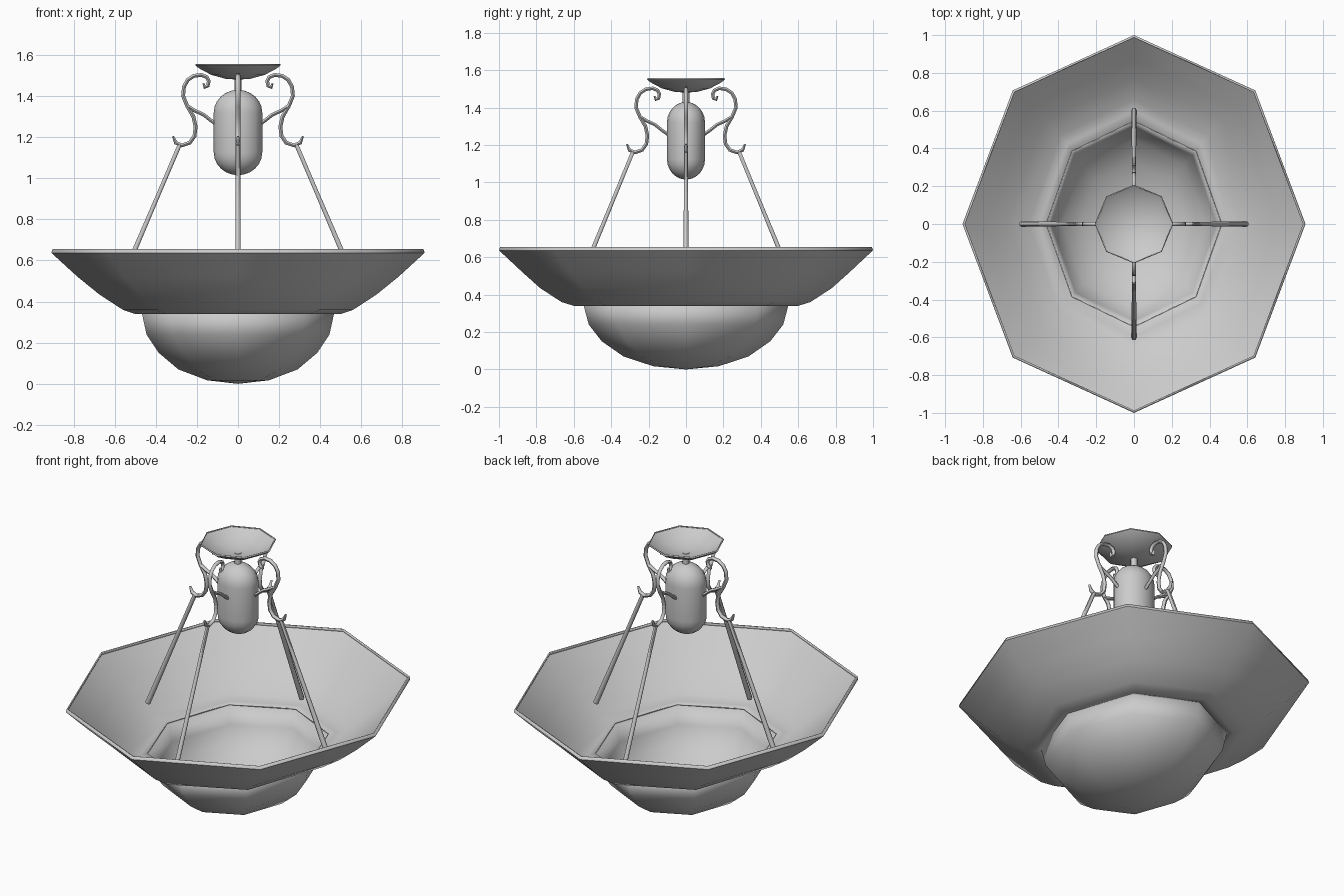
import bpy, bmesh, math

if "Cube" in bpy.data.objects:
    bpy.data.objects.remove(bpy.data.objects["Cube"])


def smooth(obj, angle=60):
    bpy.ops.object.select_all(action='DESELECT')
    obj.select_set(True)
    bpy.context.view_layer.objects.active = obj
    bpy.ops.object.shade_smooth_by_angle(angle=math.radians(angle))


def lathe(name, profile, sides=8, thick=0.0):
    """Elliptical lathe; profile points are (x radius, y radius, z), listed bottom up."""
    bm = bmesh.new()
    rings = []
    for rx, ry, z in profile:
        if rx == 0:
            rings.append([bm.verts.new((0, 0, z))] * sides)
        else:
            rings.append([bm.verts.new((rx * math.cos(2 * math.pi * i / sides),
                                        ry * math.sin(2 * math.pi * i / sides), z))
                          for i in range(sides)])
    for a, b in zip(rings, rings[1:]):
        for i in range(sides):
            j = (i + 1) % sides
            bm.faces.new(list(dict.fromkeys((a[i], a[j], b[j], b[i]))))
    bmesh.ops.recalc_face_normals(bm, faces=bm.faces)
    me = bpy.data.meshes.new(name)
    bm.to_mesh(me)
    bm.free()
    obj = bpy.data.objects.new(name, me)
    bpy.context.collection.objects.link(obj)
    if thick:
        mod = obj.modifiers.new("thickness", 'SOLIDIFY')
        mod.thickness = thick
        mod.offset = -1
    smooth(obj)
    return obj


def tube(name, points, radius, turn):
    """Round bar along (r, z, scale) points in the vertical plane at angle turn."""
    cu = bpy.data.curves.new(name, 'CURVE')
    cu.dimensions = '3D'
    cu.bevel_depth = radius
    cu.bevel_resolution = 1
    cu.use_fill_caps = True
    sp = cu.splines.new('POLY')
    sp.points.add(len(points) - 1)
    for p, (r, z, s) in zip(sp.points, points):
        p.co = (r * math.cos(turn), r * math.sin(turn), z, 1)
        p.radius = s
    obj = bpy.data.objects.new(name, cu)
    bpy.context.collection.objects.link(obj)
    bpy.ops.object.select_all(action='DESELECT')
    obj.select_set(True)
    bpy.context.view_layer.objects.active = obj
    bpy.ops.object.convert(target='MESH')
    smooth(bpy.context.object)


# lower glass bowl
lathe("lower_bowl", [(0, 0, 0), (0.15, 0.175, 0.017), (0.29, 0.335, 0.07),
                     (0.385, 0.45, 0.15), (0.445, 0.52, 0.24),
                     (0.468, 0.548, 0.345)], thick=0.008)

# wide upper bowl, a ring sitting around the lower bowl
lathe("upper_bowl", [(0.465, 0.545, 0.345), (0.50, 0.60, 0.34), (0.56, 0.665, 0.36),
                     (0.675, 0.78, 0.435), (0.78, 0.875, 0.52),
                     (0.908, 1.0, 0.637), (0.902, 0.994, 0.655)], thick=0.008)

# ceiling canopy dish
lathe("canopy", [(0, 0, 1.48), (0.06, 0.06, 1.484), (0.13, 0.13, 1.503),
                 (0.19, 0.19, 1.535), (0.208, 0.208, 1.55), (0.206, 0.206, 1.557)],
      thick=0.006)

# central capsule body
caps = [(math.sin(math.radians(t)), math.cos(math.radians(t))) for t in range(0, 91, 15)]
low = [(0.118 * s, 0.102 * s, 1.125 - 0.11 * c) for s, c in caps]
high = [(0.118 * s, 0.102 * s, 1.32 + 0.11 * c) for s, c in reversed(caps)]
lathe("capsule_body", low + high, sides=16)

# stem joining capsule and canopy
lathe("stem", [(0, 0, 1.41), (0.018, 0.018, 1.41), (0.018, 0.018, 1.49), (0, 0, 1.49)])

# four scroll arms with branch and hanging rod
scroll = [(0.168, 1.462), (0.162, 1.443), (0.147, 1.45), (0.142, 1.473), (0.152, 1.492),
          (0.178, 1.503), (0.215, 1.498), (0.245, 1.478), (0.263, 1.445), (0.267, 1.40),
          (0.247, 1.352), (0.217, 1.30), (0.206, 1.25), (0.212, 1.205), (0.235, 1.173),
          (0.273, 1.16), (0.303, 1.173), (0.316, 1.205)]
branch = [(0.247, 1.352), (0.21, 1.329), (0.165, 1.308), (0.13, 1.28), (0.095, 1.255)]
for k, side in enumerate(("right", "back", "left", "front")):
    turn = k * math.pi / 2
    n = len(scroll) - 1
    tube(side + "_scroll", [(r, z, 0.5 if i in (0, n) else 1)
                            for i, (r, z) in enumerate(scroll)], 0.011, turn)
    tube(side + "_branch", [(r, z, 1) for r, z in branch], 0.010, turn)
    end = (0.595, 0.435) if k % 2 == 0 else (0.602, 0.39)
    mid = [(0.283 + (e - 0.283) * 0.33) if i == 0 else (1.165 + (e - 1.165) * 0.33)
           for i, e in enumerate(end)]
    tube(side + "_rod", [(0.283, 1.165, 1), (*mid, 1), (*end, 1.3)], 0.0115, turn)
